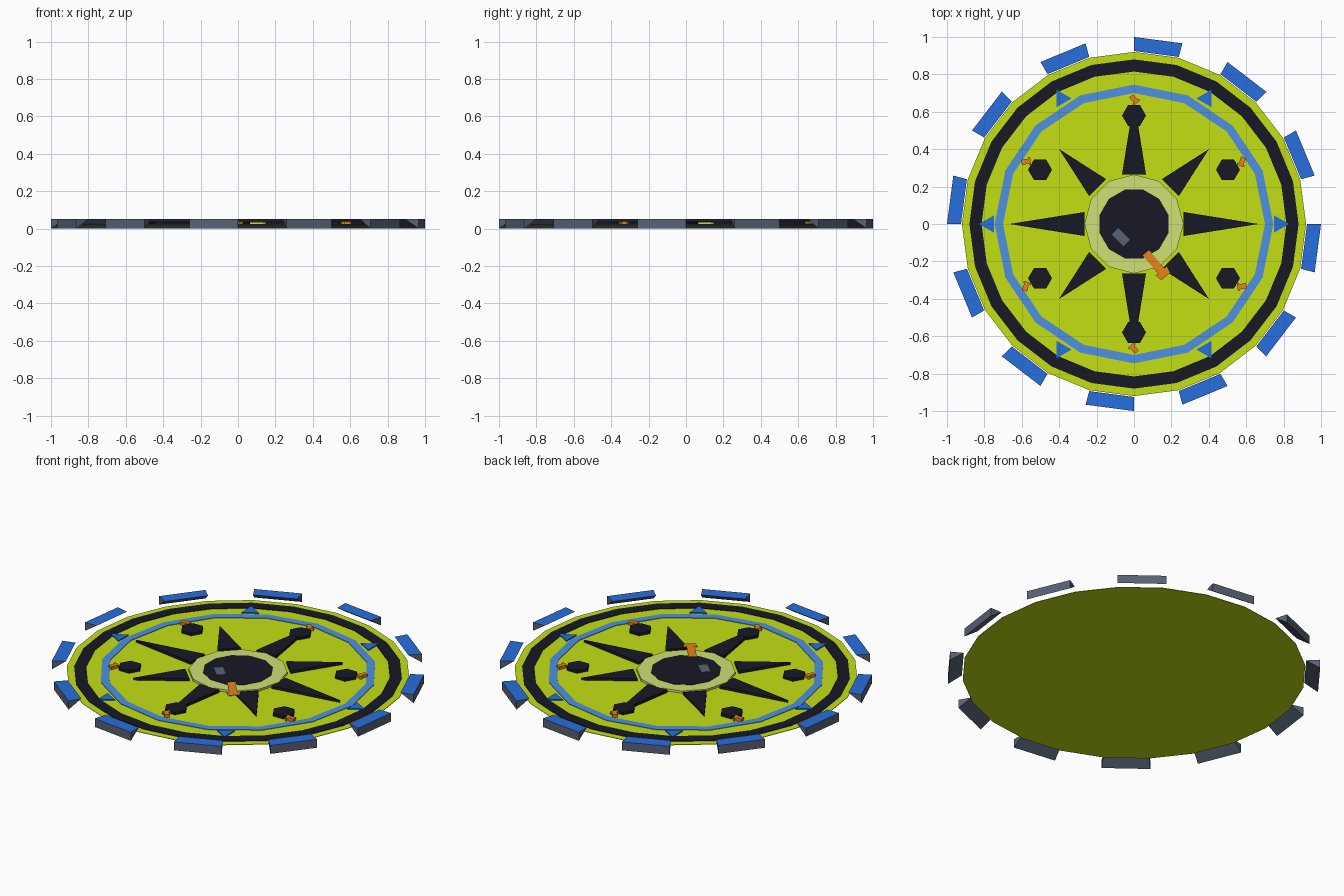
import bpy, bmesh
from math import sin, cos, radians

if "Cube" in bpy.data.objects:
    bpy.data.objects.remove(bpy.data.objects["Cube"])


def material(name, rgb):
    lin = [((c / 255 + 0.055) / 1.055) ** 2.4 for c in rgb] + [1]
    m = bpy.data.materials.new(name)
    m.use_nodes = True
    m.diffuse_color = lin
    m.node_tree.nodes["Principled BSDF"].inputs["Base Color"].default_value = lin
    return m


LIME = material("lime", (195, 223, 20))
PALE = material("pale lime", (208, 225, 115))
BLACK = material("near black", (24, 24, 37))
SKY = material("light blue", (78, 144, 226))
BLUE = material("blue", (40, 110, 222))
GREY = material("slate grey", (88, 98, 117))
ORANGE = material("orange", (232, 131, 28))


def polar(r, deg):
    return r * cos(radians(deg)), r * sin(radians(deg))


def ngon(n, r, turn=0):
    return [polar(r, turn + 360 * i / n) for i in range(n)]


def place(pts, deg, at=(0, 0)):
    """Rotate a 2D outline, then move it."""
    c, s = cos(radians(deg)), sin(radians(deg))
    return [(x * c - y * s + at[0], x * s + y * c + at[1]) for x, y in pts]


def finish(name, bm, mats):
    bmesh.ops.recalc_face_normals(bm, faces=bm.faces)
    mesh = bpy.data.meshes.new(name)
    bm.to_mesh(mesh)
    bm.free()
    for m in mats:
        mesh.materials.append(m)
    bpy.context.collection.objects.link(bpy.data.objects.new(name, mesh))


def plates(name, outlines, z0, z1, mat):
    """Extrude one or more flat outlines from z0 to z1."""
    bm = bmesh.new()
    for pts in outlines:
        low = [bm.verts.new((x, y, z0)) for x, y in pts]
        top = [bm.verts.new((x, y, z1)) for x, y in pts]
        bm.faces.new(low[::-1])
        bm.faces.new(top)
        for i in range(len(pts)):
            j = (i + 1) % len(pts)
            bm.faces.new((low[i], low[j], top[j], top[i]))
    finish(name, bm, [mat])


def band(name, n, r_in, r_out, z0, z1, mat):
    """Flat ring built from n straight segments."""
    bm = bmesh.new()
    loops = [[bm.verts.new((x, y, z)) for x, y in ngon(n, r)]
             for r, z in ((r_in, z0), (r_out, z0), (r_out, z1), (r_in, z1))]
    for a, b in zip(loops, loops[1:] + loops[:1]):
        for i in range(n):
            j = (i + 1) % n
            bm.faces.new((a[i], a[j], b[j], b[i]))
    finish(name, bm, [mat])


# Base disc and painted rings
FLOOR = 0.022
plates("base_disc", [ngon(24, 0.92)], 0.019, FLOOR, LIME)
band("outer_ring", 24, 0.815, 0.88, FLOOR, 0.025, BLACK)
band("inner_ring", 16, 0.70, 0.745, FLOOR, 0.025, SKY)

# Rim teeth: wedges with an upright outer wall and an inset blue top
bm = bmesh.new()
tops = []
for k in range(12):
    a, b = 30 * k + 15, 30 * k + 30
    foot_a, foot_b, out_a, out_b, in_a, in_b = [
        bm.verts.new((*polar(r, d), z))
        for r, z in ((1, 0), (1, 0.05), (0.925, 0.05)) for d in (a, b)]
    bm.faces.new((foot_a, foot_b, out_b, out_a))
    bm.faces.new((foot_a, out_a, in_a))
    bm.faces.new((foot_b, in_b, out_b))
    bm.faces.new((foot_b, foot_a, in_a, in_b))
    tops.append(bm.faces.new((out_a, out_b, in_b, in_a)))
bmesh.ops.inset_individual(bm, faces=tops, thickness=0.007)
for f in tops:
    f.material_index = 1
finish("rim_teeth", bm, [GREY, BLUE])

# Star points: long on the main axes, short on the diagonals
spikes = []
for k in range(8):
    base, tip = (0.265, 0.665) if k % 2 == 0 else (0.275, 0.567)
    spikes.append(place([(base, -0.064), (tip, 0), (base, 0.064)], 45 * k))
plates("star_points", spikes, FLOOR, 0.037, BLACK)

# Six groups of markers
spots = [30 + 60 * k for k in range(6)]
plates("hexagon_studs", [place(ngon(6, 0.064), 0, polar(0.58, d)) for d in spots],
       FLOOR, 0.038, BLACK)
plates("triangle_markers",
       [place(ngon(3, 0.054), d - 30, polar(0.775, d - 30)) for d in spots],
       FLOOR, 0.028, BLUE)

# Orange pointers: one large on the hub, six small beside the studs
half = [(-0.08, -0.022), (0.05, -0.022), (0.045, -0.038), (0.085, -0.03)]
pointer = half + [(x, -y) for x, y in reversed(half)]
small = [(x * 0.3, y * 0.62) for x, y in pointer]
plates("hub_pointer", [place(pointer, -50, (0.115, -0.215))], 0.037, 0.04, ORANGE)
plates("small_pointers", [place(small, d - 140, polar(0.667, d)) for d in spots],
       FLOOR, 0.039, ORANGE)

# Hub
plates("hub_collar", [ngon(12, 0.265)], FLOOR, 0.035, PALE)
plates("hub_cap", [ngon(12, 0.19, 15)], 0.035, 0.037, BLACK)
patch = [(-0.045, -0.025), (0.045, -0.025), (0.045, 0.025), (-0.045, 0.025)]
plates("hub_patch", [place(patch, -45, (-0.07, -0.07))], 0.037, 0.039, GREY)
